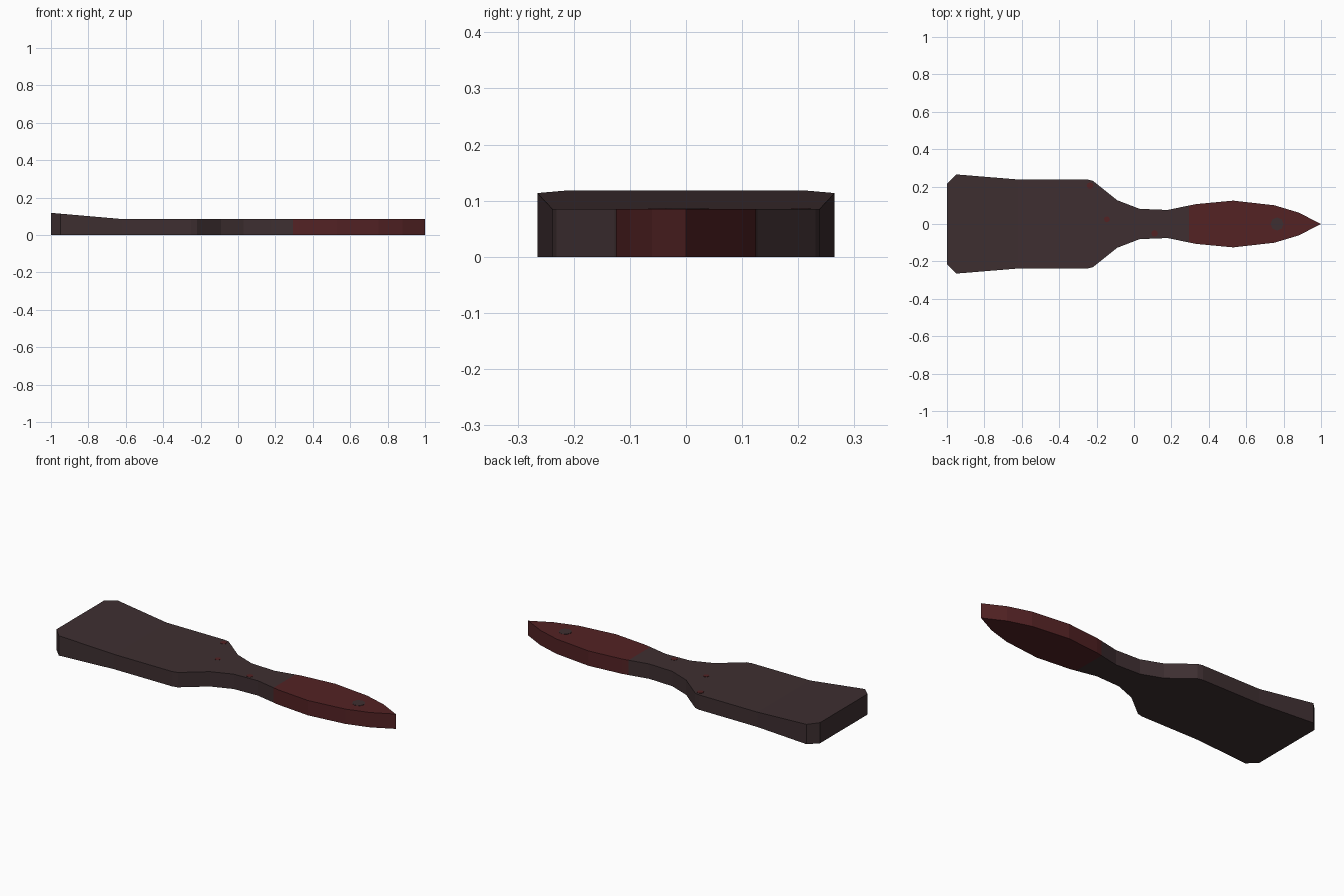
import bpy, bmesh, math

if "Cube" in bpy.data.objects:
    bpy.data.objects.remove(bpy.data.objects["Cube"])


def srgb(r, g, b):
    def lin(c):
        c /= 255
        return c / 12.92 if c <= 0.04045 else ((c + 0.055) / 1.055) ** 2.4
    return (lin(r), lin(g), lin(b), 1)


def material(name, rgb):
    m = bpy.data.materials.new(name)
    m.diffuse_color = srgb(*rgb)
    m.use_nodes = True
    m.node_tree.nodes["Principled BSDF"].inputs["Base Color"].default_value = m.diffuse_color
    return m


brown = material("dark_brown", (62, 47, 49))
red = material("dark_red", (83, 34, 36))

# half-width outline along x, mirrored across y = 0
PROFILE = [(-1, .215), (-.95, .265), (-.62, .238), (-.25, .238), (-.22, .231),
           (-.09, .127), (.03, .081), (.18, .075), (.295, .099), (.33, .106),
           (.53, .125), (.75, .1), (.88, .061), (1, 0)]
FLAT = 0.085
RED_START = 0.295


def top_z(x):
    return FLAT + max(0, -0.62 - x) / 0.38 * 0.033


def build(name, bm, mats):
    bmesh.ops.recalc_face_normals(bm, faces=bm.faces)
    me = bpy.data.meshes.new(name)
    bm.to_mesh(me)
    bm.free()
    for m in mats:
        me.materials.append(m)
    ob = bpy.data.objects.new(name, me)
    bpy.context.collection.objects.link(ob)
    return ob


# paddle body: cross-section rings joined along x, ending in a pointed edge
bm = bmesh.new()
rings = []
for x, w in PROFILE:
    corners = [(-w, 0), (w, 0), (w, top_z(x)), (-w, top_z(x))]
    if w:
        rings.append([bm.verts.new((x, y, z)) for y, z in corners])
    else:
        lo, hi = bm.verts.new((x, 0, 0)), bm.verts.new((x, 0, top_z(x)))
        rings.append([lo, lo, hi, hi])
bm.faces.new(rings[0])
for a, b in zip(rings, rings[1:]):
    for i in range(4):
        j = (i + 1) % 4
        loop = list(dict.fromkeys([a[i], a[j], b[j], b[i]]))
        bm.faces.new(loop)
# the pointed end is red
for f in bm.faces:
    f.material_index = int(f.calc_center_median().x > RED_START)
build("paddle_body", bm, [brown, red])


# painted specks on the upper face
def speck(name, x, y, radius, mat):
    s = bmesh.new()
    bmesh.ops.create_cone(s, cap_ends=True, segments=8, radius1=radius,
                          radius2=radius, depth=0.003)
    bmesh.ops.translate(s, verts=s.verts, vec=(x, y, FLAT))
    build(name, s, [mat])


speck("shoulder_speck", -.235, .205, .018, red)
speck("middle_speck", -.145, .025, .016, red)
speck("neck_speck", .11, -.05, .018, red)
speck("tip_speck", .765, 0, .035, brown)
